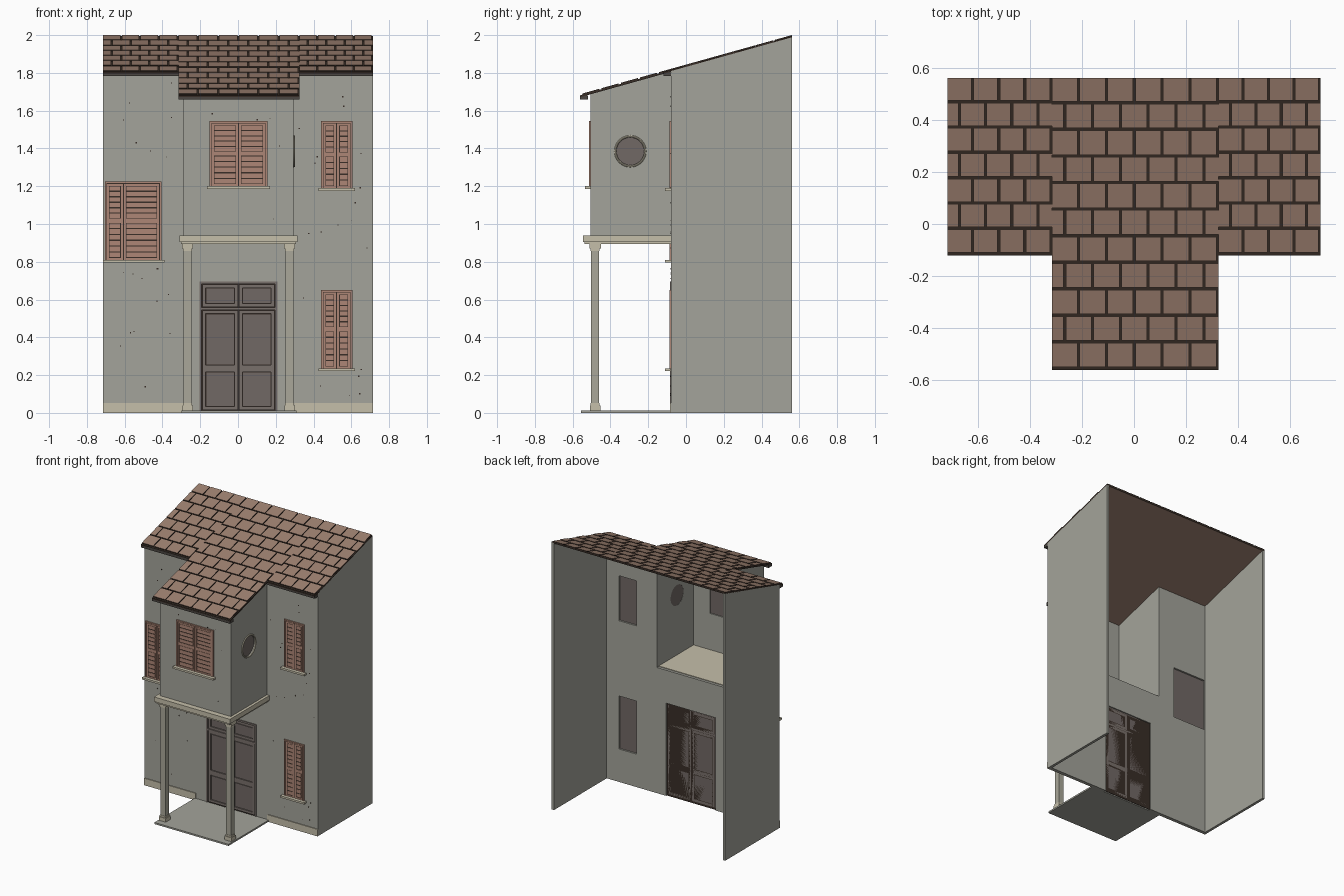
import bpy, bmesh, math, random
from mathutils import Matrix

random.seed(4)
if "Cube" in bpy.data.objects:
    bpy.data.objects.remove(bpy.data.objects["Cube"])


def material(name, r, g, b):
    m = bpy.data.materials.new(name)
    m.use_nodes = True
    m.diffuse_color = (r, g, b, 1)
    m.node_tree.nodes["Principled BSDF"].inputs["Base Color"].default_value = (r, g, b, 1)
    return m


PLASTER = material("grey_plaster", .37, .37, .325)
STONE = material("cream_stone", .56, .52, .40)
COLUMN = material("column_plaster", .40, .39, .32)
TILE = material("clay_tile", .33, .212, .16)
DARK = material("dark_gap", .04, .027, .02)
SHUTTER = material("shutter_paint", .42, .24, .18)
DOOR = material("door_wood", .19, .16, .145)
PANEL = material("window_grey", .165, .14, .13)
GUTTER = material("gutter_metal", .07, .062, .055)


def top(y):
    """Height of the roof surface."""
    return 2.0 - .279 * (.56 - y)


def box(x0, x1, y0, y1, z0, z1):
    return ([(y0, z0), (y1, z0), (y1, z1), (y0, z1)], x0, x1)


def slope(x0, x1, y0, y1, low, high):
    """Piece parallel to the roof, between two depths below its surface."""
    return ([(y0, top(y0) - low), (y1, top(y1) - low),
             (y1, top(y1) - high), (y0, top(y0) - high)], x0, x1)


def wall(x0, x1, y0, y1, z0):
    """Wall whose upper edge follows the roof."""
    return ([(y0, z0), (y1, z0), (y1, top(y1) - .012), (y0, top(y0) - .012)], x0, x1)


def build(name, pieces, mats, rule=None):
    """Extrude each y-z profile along x and join them in one object."""
    bm = bmesh.new()
    for profile, x0, x1 in pieces:
        a = [bm.verts.new((x0, y, z)) for y, z in profile]
        b = [bm.verts.new((x1, y, z)) for y, z in profile]
        bm.faces.new(a)
        bm.faces.new(b[::-1])
        for i in range(len(a)):
            j = (i + 1) % len(a)
            bm.faces.new((a[j], a[i], b[i], b[j]))
    bmesh.ops.recalc_face_normals(bm, faces=bm.faces)
    if rule:
        for f in bm.faces:
            f.material_index = rule(f.normal)
    me = bpy.data.meshes.new(name)
    bm.to_mesh(me)
    bm.free()
    for m in mats:
        me.materials.append(m)
    ob = bpy.data.objects.new(name, me)
    bpy.context.collection.objects.link(ob)
    return ob


def cut(target, cutter):
    mod = target.modifiers.new("openings", 'BOOLEAN')
    mod.operation = 'DIFFERENCE'
    mod.solver = 'EXACT'
    mod.object = cutter
    bpy.context.view_layer.objects.active = target
    bpy.ops.object.modifier_apply(modifier=mod.name)
    bpy.data.objects.remove(cutter)


def disc(name, x, r, depth, mat):
    """Cylinder along x at the round window."""
    bm = bmesh.new()
    bmesh.ops.create_cone(bm, cap_ends=True, segments=32, radius1=r, radius2=r, depth=depth,
                          matrix=Matrix.Translation((x, -.295, 1.385)) @ Matrix.Rotation(math.pi / 2, 4, 'Y'))
    me = bpy.data.meshes.new(name)
    bm.to_mesh(me)
    bm.free()
    me.materials.append(mat)
    ob = bpy.data.objects.new(name, me)
    bpy.context.collection.objects.link(ob)
    return ob


FRONT, BAY = -.08, -.505
# name, left, right, bottom, top, leaf split, wall plane
WINDOWS = [("bay_window", -.15, .155, 1.2, 1.545, .003, BAY),
           ("upper_window", .44, .605, 1.19, 1.545, .5225, FRONT),
           ("lower_window", .44, .605, .235, .65, .5225, FRONT),
           ("side_window", -.705, -.405, .81, 1.225, -.607, FRONT)]

# Main walls, open at the back
for side, x in (("right", -.715), ("left", .695)):
    build(side + "_wall", [wall(x, x + .02, FRONT, .56, 0)], [PLASTER])
front = build("front_wall", [wall(-.695, .695, FRONT, FRONT + .02, 0)], [PLASTER])
holes = [box(-.2, .205, -.2, .1, -.1, .69), box(-.275, .28, -.2, .1, .935, 2.2)]
holes += [box(max(a + .01, -.69), b - .01, -.2, .1, c + .01, d - .01)
          for n, a, b, c, d, s, y in WINDOWS if y == FRONT]
cut(front, build("wall_cutter", holes, [PLASTER]))

# Projecting upper bay
bay_front = build("bay_front_wall", [wall(-.275, .28, BAY, BAY + .015, .93)], [PLASTER])
cut(bay_front, build("bay_cutter", [box(-.14, .145, -.6, -.4, 1.21, 1.535)], [PLASTER]))
build("bay_right_wall", [wall(-.29, -.275, BAY, FRONT, .93)], [PLASTER])
bay_left = build("bay_left_wall", [wall(.28, .295, BAY, FRONT, .93)], [PLASTER])
cut(bay_left, disc("round_cutter", .288, .076, .2, PLASTER))
disc("round_window_glass", .283, .077, .004, PANEL)
bpy.ops.mesh.primitive_torus_add(major_segments=32, minor_segments=8, major_radius=.079, minor_radius=.006,
                                 location=(.296, -.295, 1.385), rotation=(0, math.pi / 2, 0))
ring = bpy.context.object
ring.name = "round_window_ring"
ring.data.materials.append(STONE)
bpy.ops.object.shade_smooth_by_angle()
build("bay_floor", [box(-.31, .315, -.545, FRONT, .905, .94),
                    box(-.302, .307, -.537, FRONT, .893, .905)], [STONE])

# Porch step, columns and plinth
build("porch_step", [box(-.3, .31, -.555, FRONT, 0, .012)], [PLASTER])
for side, x in (("right", -.267), ("left", .273)):
    def square(w, z0, z1):
        return box(x - w, x + w, -.481 - w, -.481 + w, z0, z1)
    build(side + "_column", [square(.021, .05, .86)], [COLUMN])
    build(side + "_column_ends", [square(.028, .012, .04), square(.024, .04, .052),
                                  square(.024, .856, .87), square(.03, .87, .893)], [STONE])
build("plinth", [box(-.715, -.29, FRONT - .006, FRONT, 0, .052),
                 box(.3, .715, FRONT - .006, FRONT, 0, .052)], [STONE])

# Shuttered windows with sills and inner panes
for name, x0, x1, z0, z1, split, y in WINDOWS:
    def plate(a, b, c, d, t):
        return box(a, b, y - t, y, c, d)
    build(name + "_backing", [plate(x0 + .004, x1 - .004, z0, z1 - .004, .002)], [DARK])
    build(name + "_pane", [box(x0 + .008, x1 - .008, y + .003, y + .007, z0 + .008, z1 - .008)], [PANEL])
    build(name + "_sill", [box(max(x0 - .015, -.715), x1 + .015, y - .03, y, z0 - .014, z0)], [STONE])
    w = .009
    parts = [plate(x0, x0 + w, z0, z1, .008), plate(x1 - w, x1, z0, z1, .008),
             plate(x0 + w, x1 - w, z1 - w, z1, .008)]
    mid = (z0 + z1) / 2
    for a, b in ((x0 + w + .003, split - .0025), (split + .0025, x1 - w - .003)):
        s = .011
        parts += [plate(a, a + s, z0, z1 - .012, .006), plate(b - s, b, z0, z1 - .012, .006)]
        for c, d in ((z0, mid), (mid, z1 - .012)):
            parts += [plate(a + s, b - s, c, c + s, .006), plate(a + s, b - s, d - s, d, .006)]
            n = round((d - c - 2 * s) / .029)
            pitch = (d - c - 2 * s) / n
            parts += [plate(a + s + .003, b - s - .003, c + s + pitch * i + .003,
                            c + s + pitch * (i + 1) - .003, .004) for i in range(n)]
    build(name + "_shutters", parts, [SHUTTER])

# Double door with transom
def board(a, b, c, d, y0):
    return box(a, b, y0, -.068, c, d)

build("door_backing", [board(-.2, .205, .0, .69, -.07)], [DARK])
frame = [board(-.205, -.192, .012, .695, -.086), board(.197, .21, .012, .695, -.086),
         board(-.192, .197, .682, .695, -.086), board(-.192, .197, .545, .558, -.082)]
panels = []
for a, b in ((-.189, .0), (.005, .194)):
    for c, d in ((.015, .235), (.235, .543), (.56, .68)):
        m = .018
        frame += [board(a, a + m, c, d, -.078), board(b - m, b, c, d, -.078),
                  board(a + m, b - m, c, c + m, -.078), board(a + m, b - m, d - m, d, -.078)]
        panels.append(board(a + m + .004, b - m - .004, c + m + .004, d - m - .004, -.076))
build("door_frame", frame, [DOOR])
build("door_panels", panels, [PANEL])

# Roof deck, staggered tiles and gutters
deck, tiles, gutters = [], [], []
for x0, x1, y0, rows, width in ((-.715, -.315, -.12, 7, .1), (-.315, .325, -.56, 11, .1067),
                                (.325, .715, -.12, 7, .0975)):
    deck.append(slope(x0, x1, y0, .56, .016, .006))
    gutters.append(box(x0, x1, y0, y0 + .04, top(y0) - .028, top(y0) - .007))
    pitch = (.56 - y0) / rows
    for r in range(rows):
        hi = .56 - r * pitch
        x = x0 - (r % 2) * width / 2
        while x < x1 - .001:
            a, b = max(x, x0), min(x + width - .008, x1)
            if b - a > .005:
                tiles.append(slope(a, b, hi - pitch + .011, hi, .006, 0))
            x += width
build("roof_deck", deck, [DARK, TILE], lambda n: 1 if n.z < -.5 else 0)
build("roof_tiles", tiles, [DARK, TILE], lambda n: 1 if n.z > .5 else 0)
build("gutters", gutters, [GUTTER])

# Small pits scattered over the plaster
pits = []
for i in range(75):
    s = random.uniform(.002, .004)
    x, z = random.uniform(-.7, .7), random.uniform(.07, 1.75)
    if abs(x) > .32:
        pits.append(box(x - s, x + s, FRONT - .001, FRONT, z - s, z + s))
    elif .96 < z < 1.64 and abs(x) < .28:
        pits.append(box(x - s, x + s, BAY - .001, BAY, z - s, z + s))
build("plaster_pits", pits, [DARK])
